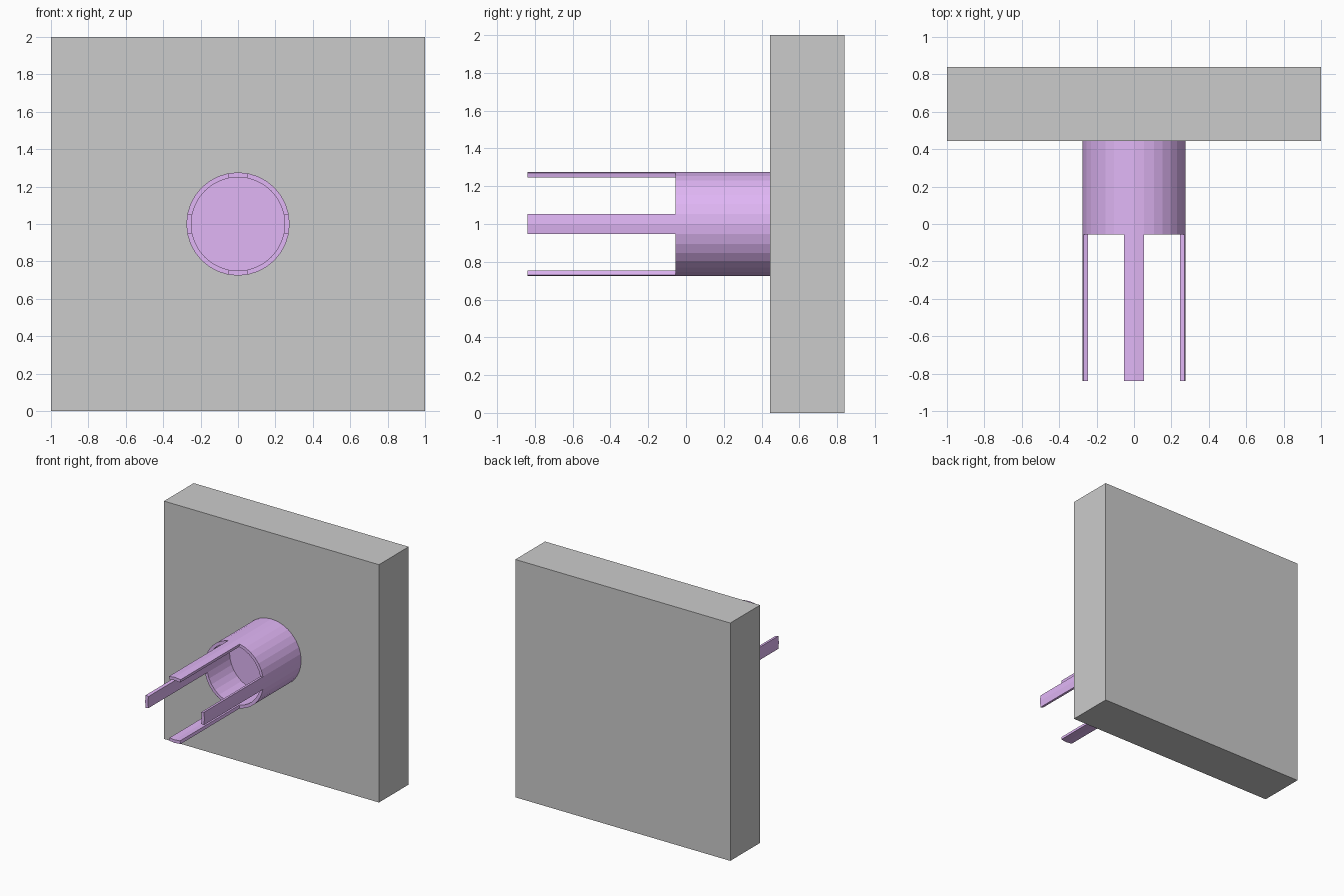
import bpy, bmesh, math
from mathutils import Vector, Matrix

if "Cube" in bpy.data.objects:
    bpy.data.objects.remove(bpy.data.objects["Cube"])

SIDES = 32
PLATE_FRONT, RIM_Y, FLOOR_Y, TIP_Y = 0.445, -0.055, 0.245, -0.84
R_OUT, R_IN, AXIS_Z = 0.276, 0.25, 1.0


def add_object(name, bm, material=None):
    mesh = bpy.data.meshes.new(name)
    bmesh.ops.recalc_face_normals(bm, faces=bm.faces)
    bm.to_mesh(mesh)
    bm.free()
    obj = bpy.data.objects.new(name, mesh)
    bpy.context.collection.objects.link(obj)
    if material:
        mesh.materials.append(material)
    return obj


# Back plate
bm = bmesh.new()
depth = 0.84 - PLATE_FRONT
bmesh.ops.create_cube(bm, size=1, matrix=Matrix.Translation((0, PLATE_FRONT + depth / 2, 1))
                      @ Matrix.Diagonal((2, depth, 2, 1)))
add_object("back_plate", bm)

# Hollow socket: a cup profile (radius, y) spun round the y axis
purple = bpy.data.materials.new("purple")
purple.diffuse_color = (0.75, 0.47, 0.92, 1)
purple.use_nodes = True
purple.node_tree.nodes["Principled BSDF"].inputs["Base Color"].default_value = purple.diffuse_color

bm = bmesh.new()
profile = [(0, PLATE_FRONT), (R_OUT, PLATE_FRONT), (R_OUT, RIM_Y),
           (R_IN, RIM_Y), (R_IN, FLOOR_Y), (0, FLOOR_Y)]
verts = [bm.verts.new((r, y, 0)) for r, y in profile]
edges = [bm.edges.new(pair) for pair in zip(verts, verts[1:])]
bmesh.ops.spin(bm, geom=verts + edges, cent=(0, 0, 0), axis=(0, 1, 0),
               angle=math.tau, steps=SIDES)
bmesh.ops.remove_doubles(bm, verts=bm.verts, dist=1e-4)
bmesh.ops.recalc_face_normals(bm, faces=bm.faces)

# Four prongs: rim faces either side of each axis, pulled forward
prong_faces = []
for f in bm.faces:
    c = f.calc_center_median()
    if all(abs(v.co.y - RIM_Y) < 1e-4 for v in f.verts) and min(abs(c.x), abs(c.z)) < 0.04:
        prong_faces.append(f)
result = bmesh.ops.extrude_face_region(bm, geom=prong_faces)
tips = [g for g in result["geom"] if isinstance(g, bmesh.types.BMVert)]
bmesh.ops.translate(bm, verts=tips, vec=Vector((0, TIP_Y - RIM_Y, 0)))
leftover = [f for f in prong_faces if f.is_valid]
if leftover:
    bmesh.ops.delete(bm, geom=leftover, context="FACES")
bmesh.ops.translate(bm, verts=bm.verts, vec=(0, 0, AXIS_Z))
add_object("pronged_socket", bm, purple)
